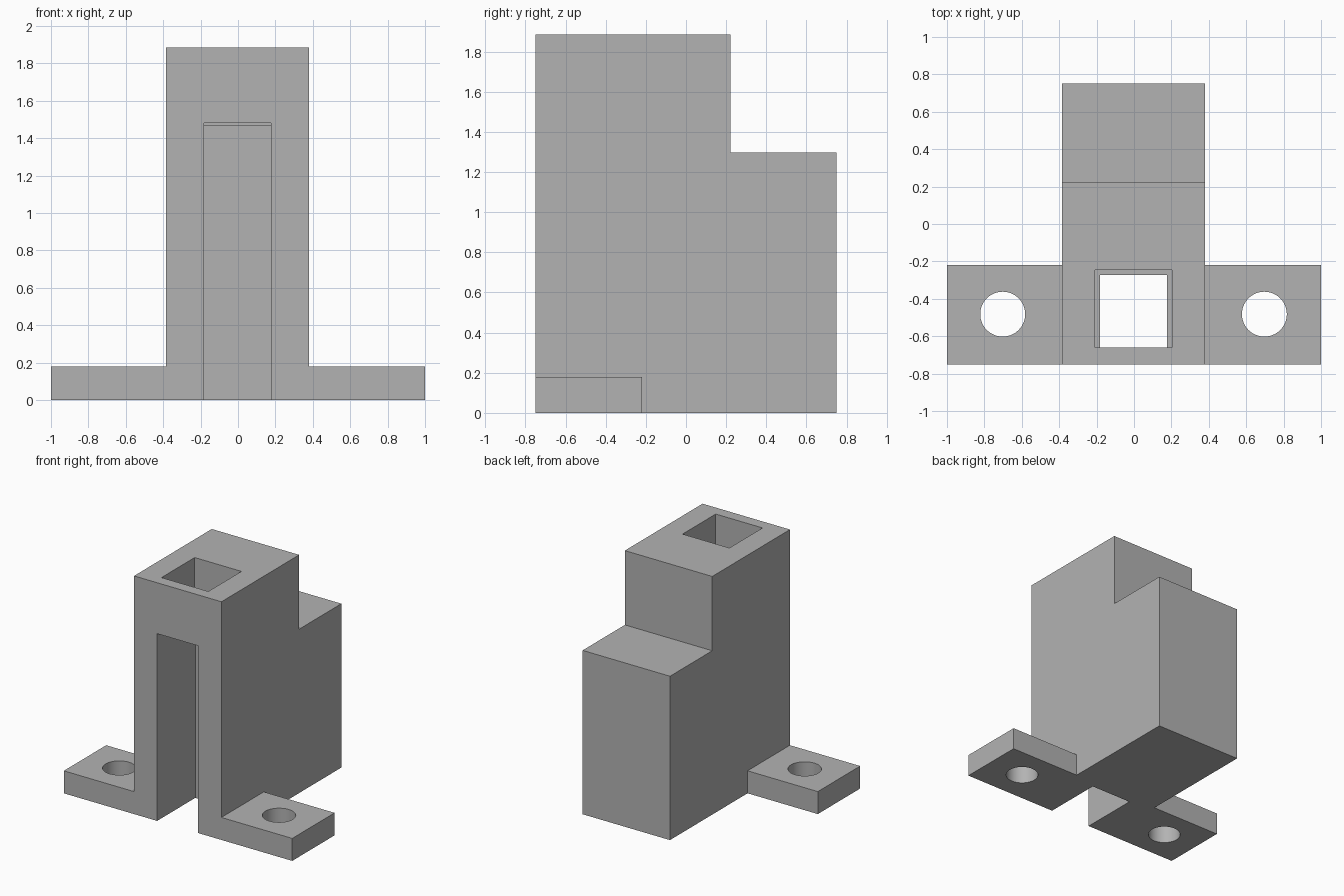
import bpy, bmesh
from mathutils import Matrix, Vector

cube = bpy.data.objects.get("Cube")
if cube:
    bpy.data.objects.remove(cube)

grey = bpy.data.materials.new("plain grey")
grey.use_nodes = True
grey.diffuse_color = (0.45, 0.45, 0.45, 1)
grey.node_tree.nodes["Principled BSDF"].inputs["Base Color"].default_value = grey.diffuse_color


def add_object(name, bm):
    bmesh.ops.recalc_face_normals(bm, faces=bm.faces)
    mesh = bpy.data.meshes.new(name)
    bm.to_mesh(mesh)
    bm.free()
    mesh.materials.append(grey)
    obj = bpy.data.objects.new(name, mesh)
    bpy.context.collection.objects.link(obj)
    return obj


def box(name, low, high):
    low, high = Vector(low), Vector(high)
    bm = bmesh.new()
    place = Matrix.Translation((low + high) / 2) @ Matrix.Diagonal((*(high - low), 1))
    bmesh.ops.create_cube(bm, size=1, matrix=place)
    return add_object(name, bm)


def cylinder(name, centre, radius, depth):
    bm = bmesh.new()
    bmesh.ops.create_cone(bm, cap_ends=True, segments=64, radius1=radius, radius2=radius,
                          depth=depth, matrix=Matrix.Translation(centre))
    return add_object(name, bm)


def cut(obj, cutter):
    cutter.hide_render = True
    mod = obj.modifiers.new("cut", "BOOLEAN")
    mod.operation = "DIFFERENCE"
    mod.solver = "EXACT"
    mod.object = cutter
    bpy.context.view_layer.objects.active = obj
    bpy.ops.object.modifier_apply(modifier=mod.name)
    bpy.data.objects.remove(cutter)


LEFT, RIGHT = 0.38, -0.385
FRONT, BACK = -0.75, 0.75
TOP, STEP = 1.885, 1.297

# Stepped body: side profile extruded across the width
profile = [(FRONT, 0), (BACK, 0), (BACK, STEP), (0.222, STEP), (0.222, TOP), (FRONT, TOP)]
bm = bmesh.new()
side = bm.faces.new([bm.verts.new((RIGHT, y, z)) for y, z in profile])
new = bmesh.ops.extrude_face_region(bm, geom=[side])["geom"]
bmesh.ops.translate(bm, vec=(LEFT - RIGHT, 0, 0),
                    verts=[v for v in new if isinstance(v, bmesh.types.BMVert)])
body = add_object("stepped_body", bm)

# Open front channel, and the wider socket that drops into it from the top
cut(body, box("channel_cutter", (-0.183, -1, -0.2), (0.177, -0.272, 1.482)))
cut(body, box("socket_cutter", (-0.208, -0.66, 1.47), (0.202, -0.245, 2.2)))

# Mounting feet with bolt holes
for name, inner, outer, hole_x in (("left_foot", LEFT, 1, 0.697),
                                   ("right_foot", RIGHT, -1, -0.702)):
    foot = box(name, (min(inner, outer), FRONT, 0), (max(inner, outer), -0.22, 0.178))
    cut(foot, cylinder("bolt_hole_cutter", (hole_x, -0.482, 0.1), 0.12, 1))
    bpy.ops.object.select_all(action="DESELECT")
    foot.select_set(True)
    bpy.context.view_layer.objects.active = foot
    bpy.ops.object.shade_smooth_by_angle()
